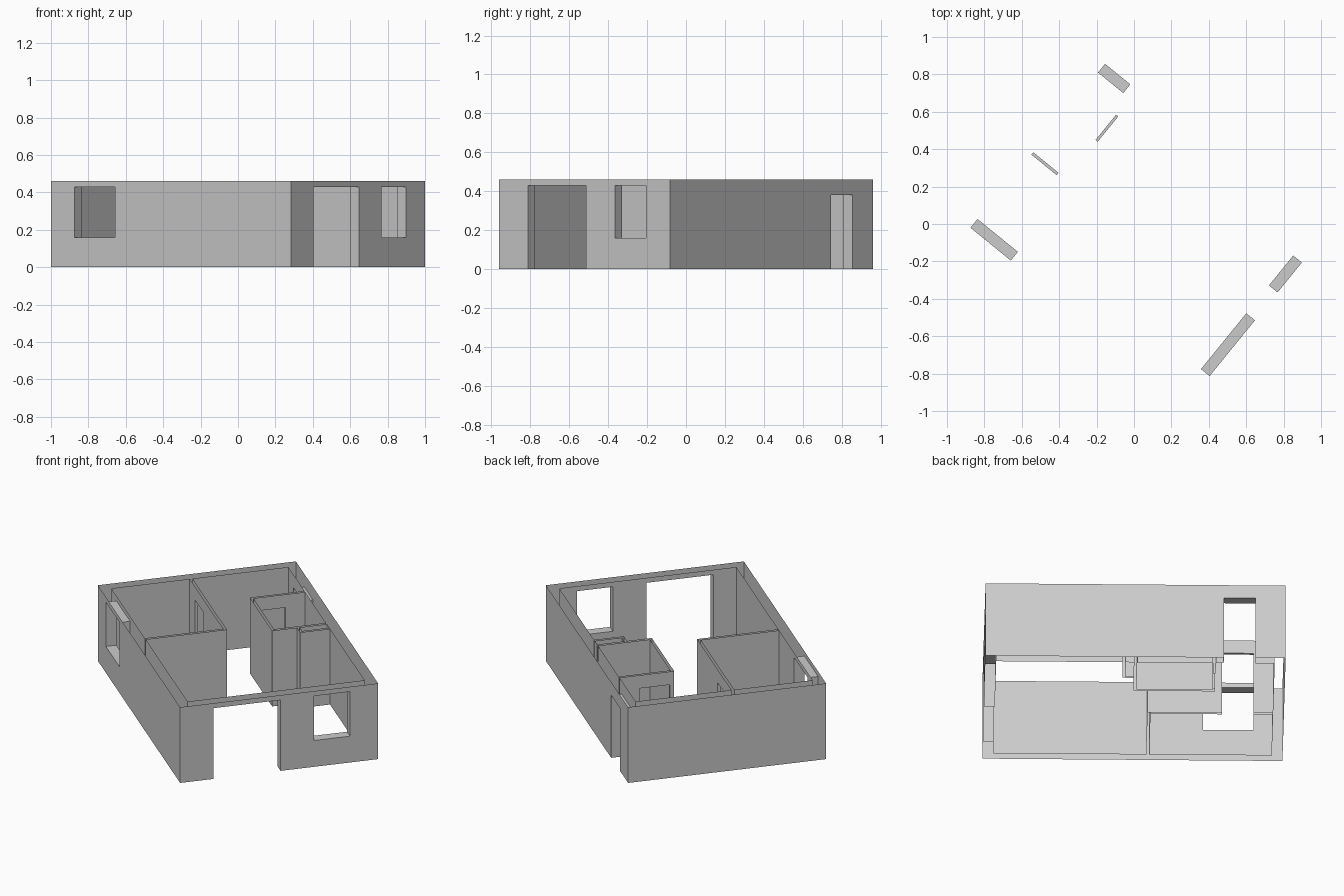
import bpy
import math

if "Cube" in bpy.data.objects:
    bpy.data.objects.remove(bpy.data.objects["Cube"])

# One plain plaster colour
plaster = bpy.data.materials.new("plaster_grey")
plaster.use_nodes = True
GREY = (0.6, 0.6, 0.6, 1)
plaster.diffuse_color = GREY
plaster.node_tree.nodes["Principled BSDF"].inputs["Base Color"].default_value = GREY

HEIGHT = 0.46
TURN = math.atan2(0.88, 0.715)     # the house stands turned on its plot
OU, OV = 0.567, 0.8265             # outer half sizes
IU, IV = 0.507, 0.767              # inner half sizes

# Openings: axis they run along, start, end, wall faces, sill, head
OPENINGS = {
    "front_door": (0, -0.376, 0.008, -OV, -IV, 0, 0.43),
    "front_window": (0, 0.20, 0.406, -OV, -IV, 0.16, 0.43),
    "side_window": (1, 0.388, 0.666, -OU, -IU, 0.16, 0.43),
    "back_door": (1, 0.486, 0.66, IU, OU, 0, 0.38),
    "bedroom_door": (1, 0.486, 0.66, -0.058, -0.042, 0, 0.38),
    "bathroom_door": (0, 0.219, 0.393, 0.428, 0.443, 0, 0.38),
}


def make(name, quads):
    """Object from a list of four-cornered faces, turned to the plot."""
    verts = [p for q in quads for p in q]
    faces = [range(i, i + 4) for i in range(0, len(verts), 4)]
    mesh = bpy.data.meshes.new(name)
    mesh.from_pydata(verts, [], [tuple(f) for f in faces])
    mesh.materials.append(plaster)
    obj = bpy.data.objects.new(name, mesh)
    obj.rotation_euler.z = TURN
    bpy.context.collection.objects.link(obj)


def point(axis, along, across, z):
    return (along, across, z) if axis == 0 else (across, along, z)


def upright(axis, a, b, across, low, high):
    return [point(axis, a, across, low), point(axis, b, across, low),
            point(axis, b, across, high), point(axis, a, across, high)]


def wall_loop(name, corners):
    """Vertical wall skin around a plan outline, left open at the openings."""
    quads = []
    for p, q in zip(corners, corners[1:] + corners[:1]):
        axis = 0 if abs(p[1] - q[1]) < 1e-6 else 1
        across, start, end = p[1 - axis], p[axis], q[axis]
        sign = 1 if end > start else -1
        cuts = [o for o in OPENINGS.values() if o[0] == axis
                and o[3] - 0.001 < across < o[4] + 0.001
                and min(start, end) < o[1] and o[2] < max(start, end)]
        at = start
        for _, a, b, _, _, low, high in sorted(cuts, key=lambda o: sign * o[1]):
            if sign < 0:
                a, b = b, a
            quads.append(upright(axis, at, a, across, 0, HEIGHT))
            quads.append(upright(axis, a, b, across, high, HEIGHT))
            if low > 0:
                quads.append(upright(axis, a, b, across, 0, low))
            at = b
        quads.append(upright(axis, at, end, across, 0, HEIGHT))
    make(name, quads)


def rect(u0, u1, v0, v1):
    return [(u0, v0), (u1, v0), (u1, v1), (u0, v1)]


# Outer skin runs anticlockwise, the rooms clockwise
wall_loop("outer_walls", rect(-OU, OU, -OV, OV))
wall_loop("bedroom_walls", rect(-IU, -0.058, 0.092, IV)[::-1])
wall_loop("bathroom_walls", rect(0.21, IU, 0.01, 0.428)[::-1])
wall_loop("closet_walls", rect(0.351, IU, -0.055, -0.006)[::-1])
hall = [(-IU, -IV), (IU, -IV), (IU, -0.07), (0.336, -0.07), (0.336, -0.006),
        (0.194, -0.006), (0.194, 0.443), (IU, 0.443), (IU, IV),
        (-0.042, IV), (-0.042, 0.076), (-IU, 0.076)]
wall_loop("hall_walls", hall[::-1])

# Jambs, heads and sills lining each opening
for name, (axis, a, b, c0, c1, low, high) in OPENINGS.items():
    def flat(z):
        return [point(axis, a, c0, z), point(axis, b, c0, z),
                point(axis, b, c1, z), point(axis, a, c1, z)]
    lining = [upright(1 - axis, c0, c1, s, low, high) for s in (a, b)]
    lining.append(flat(high)[::-1] if axis == 0 else flat(high))
    if low > 0:
        lining.append(flat(low) if axis == 0 else flat(low)[::-1])
    make(name + "_lining", lining)
